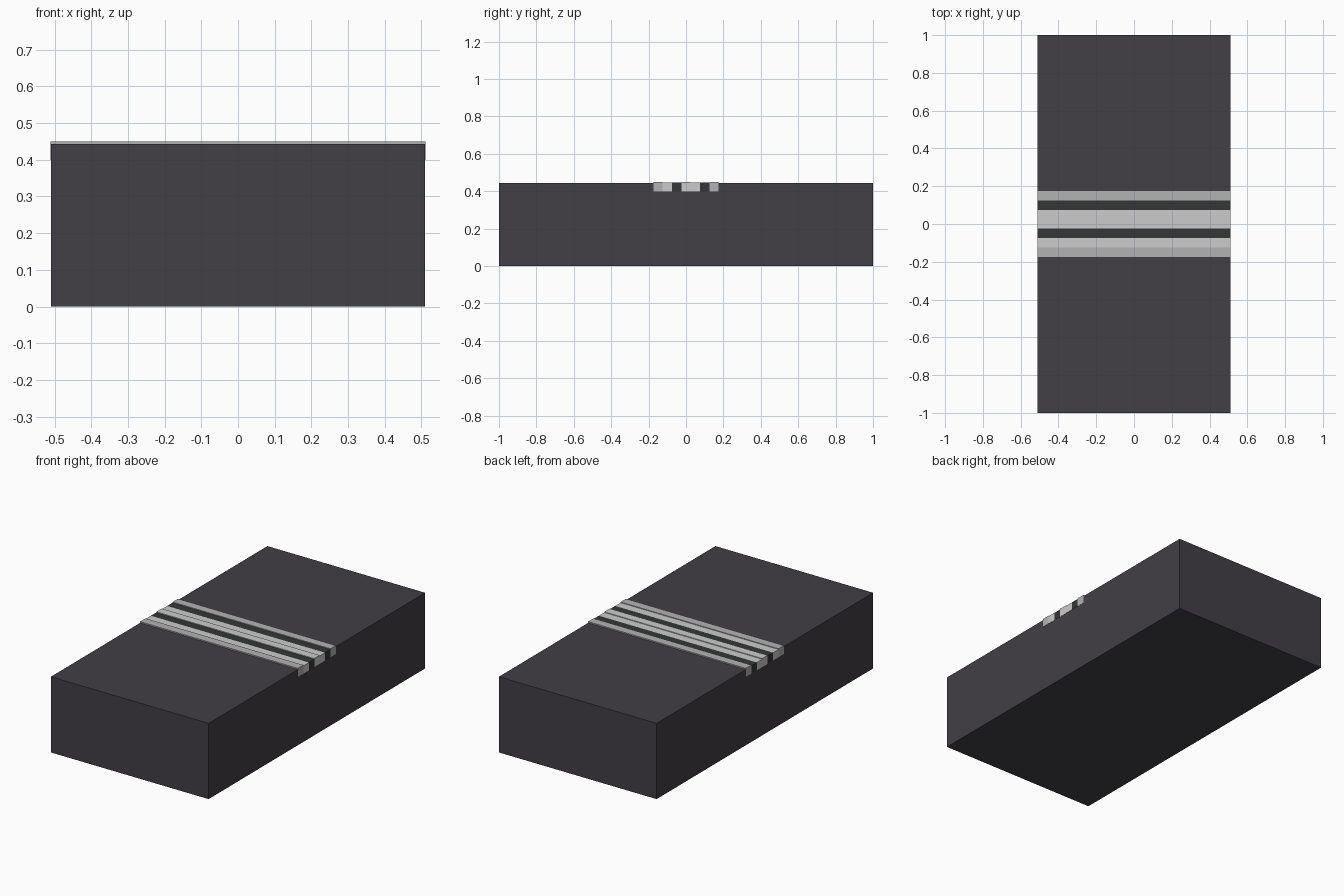
import bpy

if "Cube" in bpy.data.objects:
    bpy.data.objects.remove(bpy.data.objects["Cube"])


def material(name, rgb):
    m = bpy.data.materials.new(name)
    m.diffuse_color = (*rgb, 1)
    m.use_nodes = True
    m.node_tree.nodes["Principled BSDF"].inputs["Base Color"].default_value = m.diffuse_color
    return m


def box(name, half_x, y0, y1, z0, z1, mat):
    bpy.ops.mesh.primitive_cube_add(size=1, location=(0, (y0 + y1) / 2, (z0 + z1) / 2))
    ob = bpy.context.object
    ob.name = name
    ob.scale = (half_x * 2, y1 - y0, z1 - z0)
    bpy.ops.object.transform_apply(location=False, rotation=False, scale=True)
    ob.data.materials.append(mat)
    return ob


ground_mat = material("ground_dark", (0.055, 0.05, 0.06))
black_mat = material("strip_dark", (0.035, 0.038, 0.037))
light_mat = material("strip_light", (0.55, 0.55, 0.55))
curb_mat = material("strip_grey", (0.45, 0.45, 0.45))

# Main ground block
box("ground_block", 0.51, -1.0, 1.0, 0.0, 0.443, ground_mat)

# Seven equal strips crossing the block: name, top height, material
strips = [
    ("front_curb", 0.450, curb_mat),
    ("front_light_strip", 0.446, light_mat),
    ("front_dark_strip", 0.446, black_mat),
    ("middle_raised_strip", 0.450, light_mat),
    ("middle_light_strip", 0.446, light_mat),
    ("back_dark_strip", 0.446, black_mat),
    ("back_curb", 0.450, curb_mat),
]
width = 0.05
for i, (name, top, mat) in enumerate(strips):
    y = -0.175 + i * width
    box(name, 0.511, y, y + width, 0.40, top, mat)
